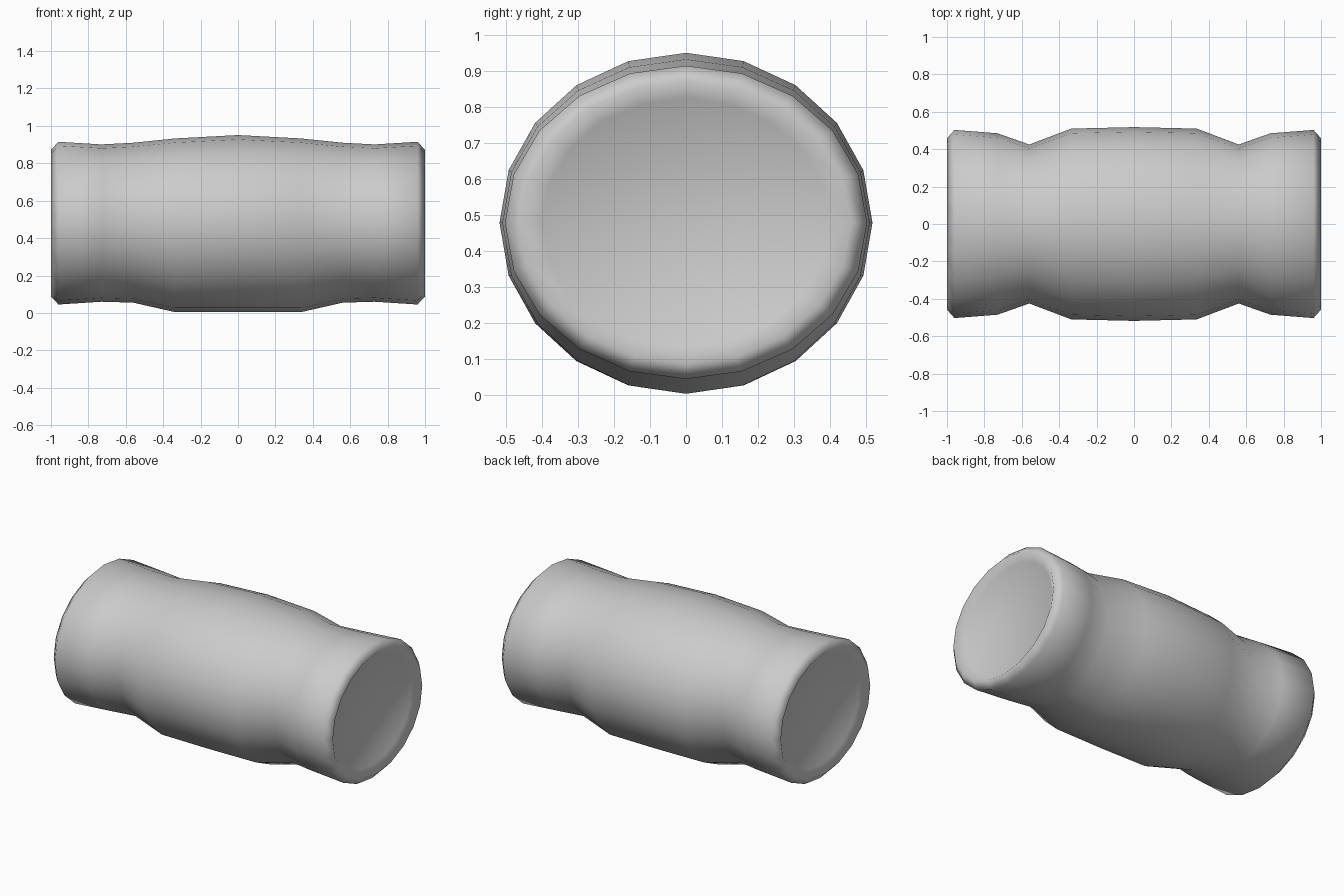
import bpy, bmesh, math

if "Cube" in bpy.data.objects:
    bpy.data.objects.remove(bpy.data.objects["Cube"])

SIDES = 20
CZ = 0.479
# half profile: x, half width, top z, bottom z (from the middle to the recessed cap)
half = [
    (0.00, 0.518, 0.951, 0.004),
    (0.335, 0.51, 0.933, 0.004),
    (0.56, 0.425, 0.910, 0.055),
    (0.73, 0.485, 0.901, 0.060),
    (0.96, 0.503, 0.915, 0.045),
    (1.00, 0.458, 0.872, 0.088),
    (0.965, 0.40, 0.825, 0.135),
]
profile = [(-x, w, t, b) for x, w, t, b in reversed(half[1:])] + half

# barrel-shaped body lofted along x
bm = bmesh.new()
rings = []
for x, w, t, b in profile:
    ring = []
    for i in range(SIDES):
        a = 2 * math.pi * i / SIDES
        s = math.sin(a)
        z = CZ + s * ((t - CZ) if s > 0 else (CZ - b))
        ring.append(bm.verts.new((x, w * math.cos(a), z)))
    rings.append(ring)
for r0, r1 in zip(rings, rings[1:]):
    for i in range(SIDES):
        j = (i + 1) % SIDES
        bm.faces.new((r0[i], r0[j], r1[j], r1[i]))

# recessed flat end caps
bm.faces.new(rings[0])
bm.faces.new(rings[-1])
bmesh.ops.recalc_face_normals(bm, faces=bm.faces)
for f in bm.faces:
    f.smooth = True

mesh = bpy.data.meshes.new("body")
bm.to_mesh(mesh)
bm.free()
body = bpy.data.objects.new("body", mesh)
bpy.context.collection.objects.link(body)
